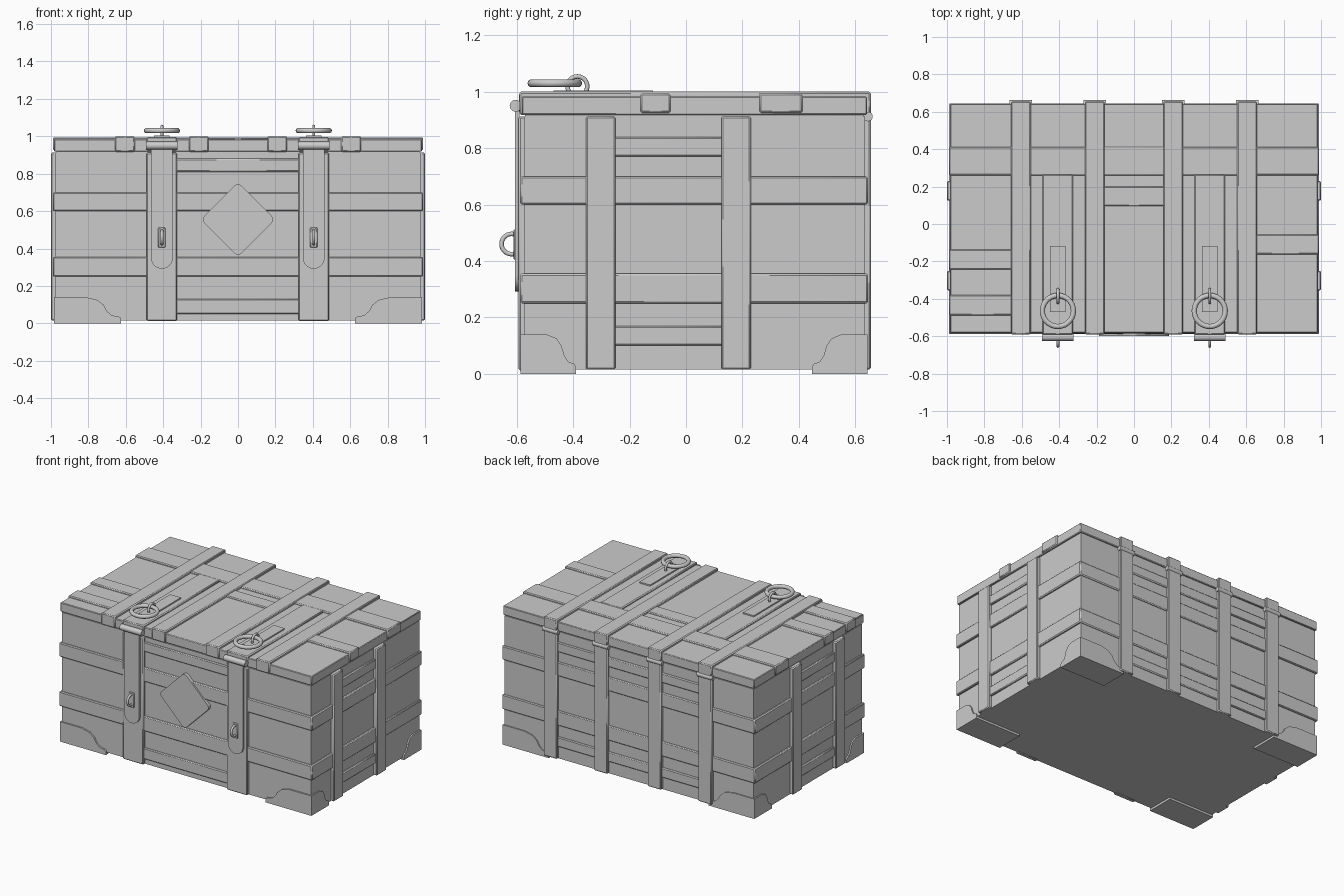
import bpy, bmesh, math
from mathutils import Vector

if "Cube" in bpy.data.objects:
    bpy.data.objects.remove(bpy.data.objects["Cube"])


def finish(name, bm, bevel=0.0, angle=50):
    bmesh.ops.recalc_face_normals(bm, faces=bm.faces)
    me = bpy.data.meshes.new(name)
    bm.to_mesh(me)
    bm.free()
    ob = bpy.data.objects.new(name, me)
    bpy.context.collection.objects.link(ob)
    if bevel:
        m = ob.modifiers.new("Bevel", 'BEVEL')
        m.width = bevel
        m.segments = 1
    bpy.ops.object.select_all(action='DESELECT')
    ob.select_set(True)
    bpy.context.view_layer.objects.active = ob
    bpy.ops.object.shade_smooth_by_angle(angle=math.radians(angle))
    return ob


def box(name, x, y, z, bevel=0.0):
    bm = bmesh.new()
    bmesh.ops.create_cube(bm, size=1)
    for v in bm.verts:
        for i, (a, b) in enumerate((x, y, z)):
            v.co[i] = (a + b) / 2 + v.co[i] * (b - a)
    return finish(name, bm, bevel)


def prism(name, pts, offset):
    bm = bmesh.new()
    f = bm.faces.new([bm.verts.new(p) for p in pts])
    r = bmesh.ops.extrude_face_region(bm, geom=[f])
    for v in r['geom']:
        if isinstance(v, bmesh.types.BMVert):
            v.co += Vector(offset)
    return finish(name, bm, 0, 30)


def lathe_ring(name, centre, R, r, axis):
    # torus around the given axis
    bpy.ops.mesh.primitive_torus_add(
        major_radius=R, minor_radius=r, major_segments=28, minor_segments=10, location=centre,
        rotation=(0, math.pi / 2, 0) if axis == 'X' else (0, 0, 0))
    bpy.context.object.name = name
    bpy.ops.object.shade_smooth()


def rod(name, centre, r, length):
    bpy.ops.mesh.primitive_cylinder_add(vertices=16, radius=r, depth=length,
                                        location=centre, rotation=(0, math.pi / 2, 0))
    bpy.context.object.name = name
    bpy.ops.object.shade_smooth_by_angle(angle=math.radians(40))


B = 0.006
YF, YB, XS = -0.575, 0.635, 0.975

# Chest body and lid
box("body", (-XS, XS), (YF, YB), (0.015, 0.912))
box("lid", (-0.983, 0.983), (-0.582, 0.642), (0.918, 0.983), 0.004)
box("lid_seam", (-0.97, 0.97), (-0.57, 0.63), (0.90, 0.93))

# Horizontal bands wrapped around the body
for z in ((0.25, 0.355), (0.60, 0.70)):
    box("body_band", (-0.99, 0.99), (-0.588, 0.645), z, B)

# Side uprights and short slats between them
for s in (-1, 1):
    def sx(a, b):
        return tuple(sorted((s * a, s * b)))
    for y in ((-0.355, -0.25), (0.125, 0.23)):
        box("side_upright", sx(0.96, 1.0), y, (0.015, 0.912), B)
    for z in ((0.10, 0.17), (0.77, 0.84)):
        box("side_slat", sx(0.96, 0.988), (-0.26, 0.135), z, B)

# Short slats on front and back
for z in ((0.05, 0.13), (0.81, 0.88)):
    box("front_slat", (-0.34, 0.34), (-0.585, -0.56), z, B)
for z in ((0.10, 0.17), (0.77, 0.84)):
    box("back_slat", (-0.6, 0.6), (0.62, 0.645), z, B)

# Lid straps, back uprights and hinge knuckles
for x in (-0.605, -0.21, 0.21, 0.605):
    w = (x - 0.053, x + 0.053)
    box("lid_strap", w, (-0.59, 0.655), (0.917, 1.0), B)
    box("back_upright", w, (0.62, 0.655), (0.015, 0.905), B)
    rod("hinge_knuckle", (x, 0.645, 0.912), 0.017, 0.12)

# Cross bands on the lid, wrapping down the ends
box("lid_cross_band", (-0.99, 0.99), (0.26, 0.413), (0.925, 0.994), B)
for y in ((-0.243, -0.137), (-0.488, -0.38)):
    box("lid_left_band", (-0.99, -0.63), y, (0.925, 0.994), B)
box("lid_right_band", (0.63, 0.99), (-0.162, -0.055), (0.925, 0.994), B)
box("lid_middle_slat", (-0.17, 0.17), (0.095, 0.2), (0.96, 0.992), B)

# Diamond plate with rounded points
pts = []
for k in range(4):
    for d in (-40, -20, 0, 20, 40):
        a, t = k * math.pi / 2, k * math.pi / 2 + math.radians(d)
        pts.append((0.162 * math.cos(a) + 0.026 * math.cos(t), -0.599,
                    0.555 + 0.162 * math.sin(a) + 0.026 * math.sin(t)))
prism("diamond_plate", pts, (0, 0.03, 0))

# Latches: wide straps, hinged hasps, staples and rings
for x in (-0.407, 0.405):
    w = (x - 0.082, x + 0.082)
    box("front_wide_strap", w, (-0.593, -0.56), (0.012, 0.912), B)
    box("lid_wide_strap", w, (-0.592, 0.265), (0.925, 0.996), B)
    box("lid_ring_plate", (x - 0.042, x + 0.042), (-0.47, -0.117), (0.98, 1.005))
    rod("latch_hinge", (x, -0.604, 0.95), 0.021, 0.168)
    hasp = [(x + 0.058, -0.607, 0.94)]
    for i in range(13):
        t = -math.pi * i / 12
        hasp.append((x + 0.058 * math.cos(t), -0.607, 0.35 + 0.058 * math.sin(t)))
    hasp.append((x - 0.058, -0.607, 0.94))
    prism("hasp", hasp, (0, 0.016, 0))
    box("staple_slot_plate", (x - 0.02, x + 0.02), (-0.612, -0.6), (0.405, 0.512), 0.004)
    lathe_ring("front_staple", (x, -0.618, 0.46), 0.036, 0.008, 'X')
    lathe_ring("lid_staple", (x, -0.385, 1.019), 0.035, 0.008, 'X')
    lathe_ring("pull_ring", (x, -0.465, 1.03), 0.083, 0.014, 'Z')

# Stepped corner guards on three faces of each bottom corner
prof = [(0, 0), (1, 0), (1, 0.026), (0.97, 0.035), (0.86, 0.043), (0.79, 0.065), (0.74, 0.098),
        (0.65, 0.125), (0.47, 0.14), (0, 0.14)]
for s in (-1, 1):
    for yo, d in ((-0.586, 1), (0.643, -1)):
        xo = s * 0.985
        prism("corner_guard_long", [(xo - s * 0.36 * a, yo, h) for a, h in prof], (0, d * 0.02, 0))
        prism("corner_guard_short", [(xo, yo + d * 0.196 * a, h) for a, h in prof], (-s * 0.02, 0, 0))
        box("corner_foot", tuple(sorted((xo, xo - s * 0.36))),
            tuple(sorted((yo, yo + d * 0.196))), (0, 0.02))
